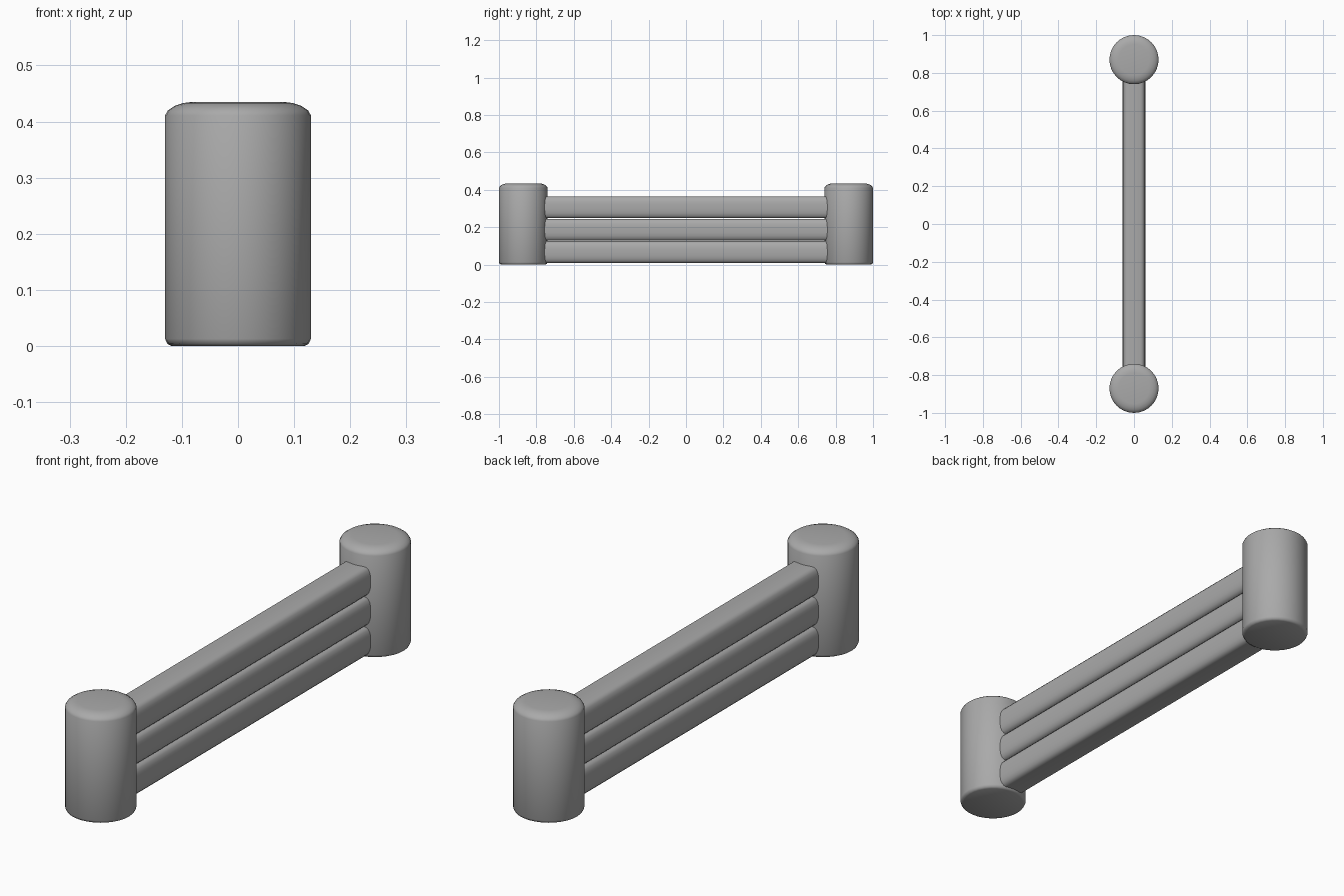
import bpy, bmesh, math

if "Cube" in bpy.data.objects:
    bpy.data.objects.remove(bpy.data.objects["Cube"])

POST_Y = 0.87
SIDES = 32

# Dark grey finish shared by all parts
grey = bpy.data.materials.new("dark_grey")
grey.diffuse_color = (0.4, 0.4, 0.4, 1)
grey.use_nodes = True
grey.node_tree.nodes["Principled BSDF"].inputs["Base Color"].default_value = grey.diffuse_color


def finish(bm, name):
    bmesh.ops.remove_doubles(bm, verts=bm.verts, dist=1e-5)
    bmesh.ops.recalc_face_normals(bm, faces=bm.faces)
    mesh = bpy.data.meshes.new(name)
    bm.to_mesh(mesh)
    bm.free()
    mesh.materials.append(grey)
    obj = bpy.data.objects.new(name, mesh)
    bpy.context.collection.objects.link(obj)
    bpy.ops.object.select_all(action='DESELECT')
    obj.select_set(True)
    bpy.context.view_layer.objects.active = obj
    bpy.ops.object.shade_smooth_by_angle(angle=math.radians(50))
    return obj


def make_post(name, y):
    # Turned profile: tight bottom edge, softer domed top edge
    profile = [(0, 0), (0.118, 0), (0.126, 0.004), (0.13, 0.013), (0.13, 0.411),
               (0.125, 0.42), (0.113, 0.428), (0.098, 0.433), (0.082, 0.435), (0, 0.435)]
    bm = bmesh.new()
    verts = [bm.verts.new((r, 0, z)) for r, z in profile]
    edges = [bm.edges.new(pair) for pair in zip(verts, verts[1:])]
    bmesh.ops.spin(bm, geom=verts + edges, cent=(0, 0, 0), axis=(0, 0, 1),
                   angle=math.tau, steps=SIDES, use_duplicate=False)
    finish(bm, name).location.y = y


def make_rail(name, z):
    # Cushioned cross-section, mirrored from one quarter
    quarter = [(0.06, 0.015), (0.058, 0.033), (0.053, 0.047), (0.046, 0.055), (0.035, 0.0585)]
    half = [(x, -h) for x, h in reversed(quarter)] + quarter
    section = half + [(-x, -h) for x, h in half]
    bm = bmesh.new()
    face = bm.faces.new([bm.verts.new((x, -POST_Y, h)) for x, h in section])
    ext = bmesh.ops.extrude_face_region(bm, geom=[face], use_keep_orig=True)
    moved = [v for v in ext['geom'] if isinstance(v, bmesh.types.BMVert)]
    bmesh.ops.translate(bm, verts=moved, vec=(0, 2 * POST_Y, 0))
    finish(bm, name).location.z = z


# End posts
make_post("front_post", -POST_Y)
make_post("back_post", POST_Y)

# Three stacked rails
for i, label in enumerate(("lower", "middle", "upper")):
    make_rail(label + "_rail", 0.067 + 0.12 * i)
